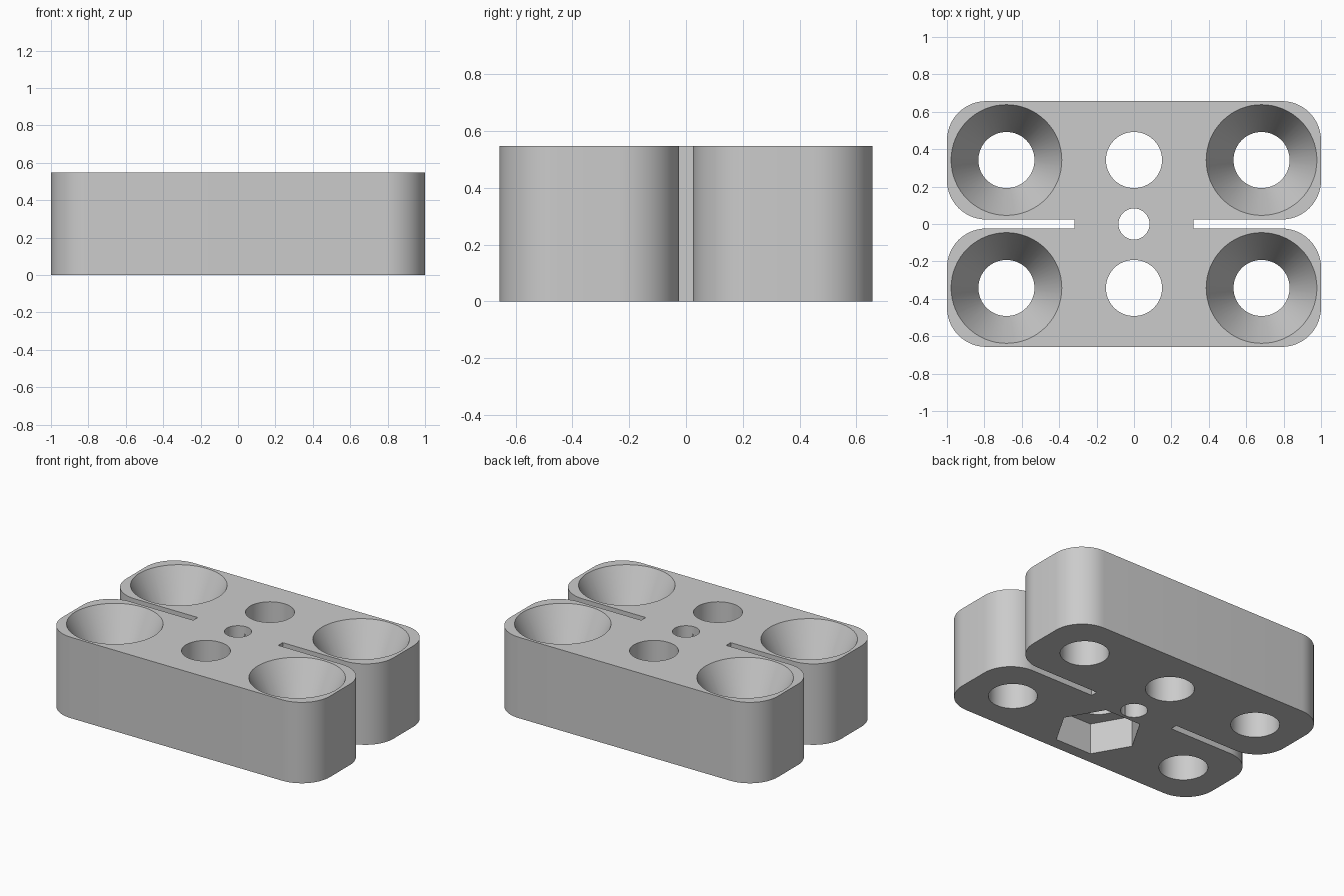
import bpy, bmesh, math
from math import cos, sin, pi

if "Cube" in bpy.data.objects:
    bpy.data.objects.remove(bpy.data.objects["Cube"])

HALF_Y, HEIGHT, CORNER = 0.657, 0.547, 0.21
SLOT_HALF, SLOT_END = 0.024, 0.318
HOLE_X, HOLE_Y, HOLE_R = 0.682, 0.342, 0.15
SINK_R, SINK_DEPTH = 0.296, 0.30

grey = bpy.data.materials.new("light grey")
grey.diffuse_color = (0.6, 0.6, 0.6, 1)
grey.use_nodes = True
grey.node_tree.nodes["Principled BSDF"].inputs["Base Color"].default_value = grey.diffuse_color


def finish(name, bm):
    bmesh.ops.recalc_face_normals(bm, faces=bm.faces)
    mesh = bpy.data.meshes.new(name)
    bm.to_mesh(mesh)
    bm.free()
    mesh.materials.append(grey)
    obj = bpy.data.objects.new(name, mesh)
    bpy.context.collection.objects.link(obj)
    return obj


def lathe(name, rings, x, y, sides=64):
    """Closed solid of stacked (radius, z) rings."""
    bm = bmesh.new()
    loops = [[bm.verts.new((x + r * cos(2 * pi * i / sides),
                            y + r * sin(2 * pi * i / sides), z))
              for i in range(sides)] for r, z in rings]
    for a, b in zip(loops, loops[1:]):
        for i in range(sides):
            j = (i + 1) % sides
            bm.faces.new((a[i], a[j], b[j], b[i]))
    bm.faces.new(loops[0])
    bm.faces.new(loops[-1])
    return finish(name, bm)


def arc(cx, cy, start, steps=14):
    return [(cx + CORNER * cos(start + pi / 2 * i / steps),
             cy + CORNER * sin(start + pi / 2 * i / steps)) for i in range(steps + 1)]


# Plate: one quarter outline, mirrored around, with a slot in each end
quarter = ([(SLOT_END, SLOT_HALF)]
           + arc(1 - CORNER, SLOT_HALF + CORNER, -pi / 2)
           + arc(1 - CORNER, HALF_Y - CORNER, 0))
outline = []
for sx, sy in ((1, 1), (-1, 1), (-1, -1), (1, -1)):
    pts = [(sx * px, sy * py) for px, py in quarter]
    outline += pts if sx * sy > 0 else pts[::-1]
bm = bmesh.new()
base = bm.faces.new([bm.verts.new((px, py, 0)) for px, py in outline])
top = bmesh.ops.extrude_face_region(bm, geom=[base])["geom"]
bmesh.ops.translate(bm, vec=(0, 0, HEIGHT),
                    verts=[v for v in top if isinstance(v, bmesh.types.BMVert)])
plate = finish("mounting_plate", bm)

# Cutters: countersunk corner holes, plain middle holes, centre hole, nut pocket
slope = (SINK_R - HOLE_R) / SINK_DEPTH
sink = [(HOLE_R, -0.1), (HOLE_R, HEIGHT - SINK_DEPTH), (SINK_R + 0.1 * slope, HEIGHT + 0.1)]
cutters = [lathe("countersink_cutter", sink, sx * HOLE_X, sy * HOLE_Y)
           for sx in (-1, 1) for sy in (-1, 1)]
for y, r in ((-HOLE_Y, HOLE_R), (HOLE_Y, HOLE_R), (0, 0.083)):
    cutters.append(lathe("hole_cutter", [(r, -0.1), (r, HEIGHT + 0.1)], 0, y))
cutters.append(lathe("nut_pocket_cutter", [(0.272, -0.1), (0.272, 0.21)], 0, -HOLE_Y, 6))

bpy.context.view_layer.objects.active = plate
plate.select_set(True)
for cutter in cutters:
    cutter.hide_render = True
    mod = plate.modifiers.new("cut", 'BOOLEAN')
    mod.operation, mod.solver, mod.object = 'DIFFERENCE', 'EXACT', cutter
    bpy.ops.object.modifier_apply(modifier=mod.name)
    bpy.data.objects.remove(cutter)

bpy.ops.object.shade_smooth_by_angle(angle=math.radians(25))
